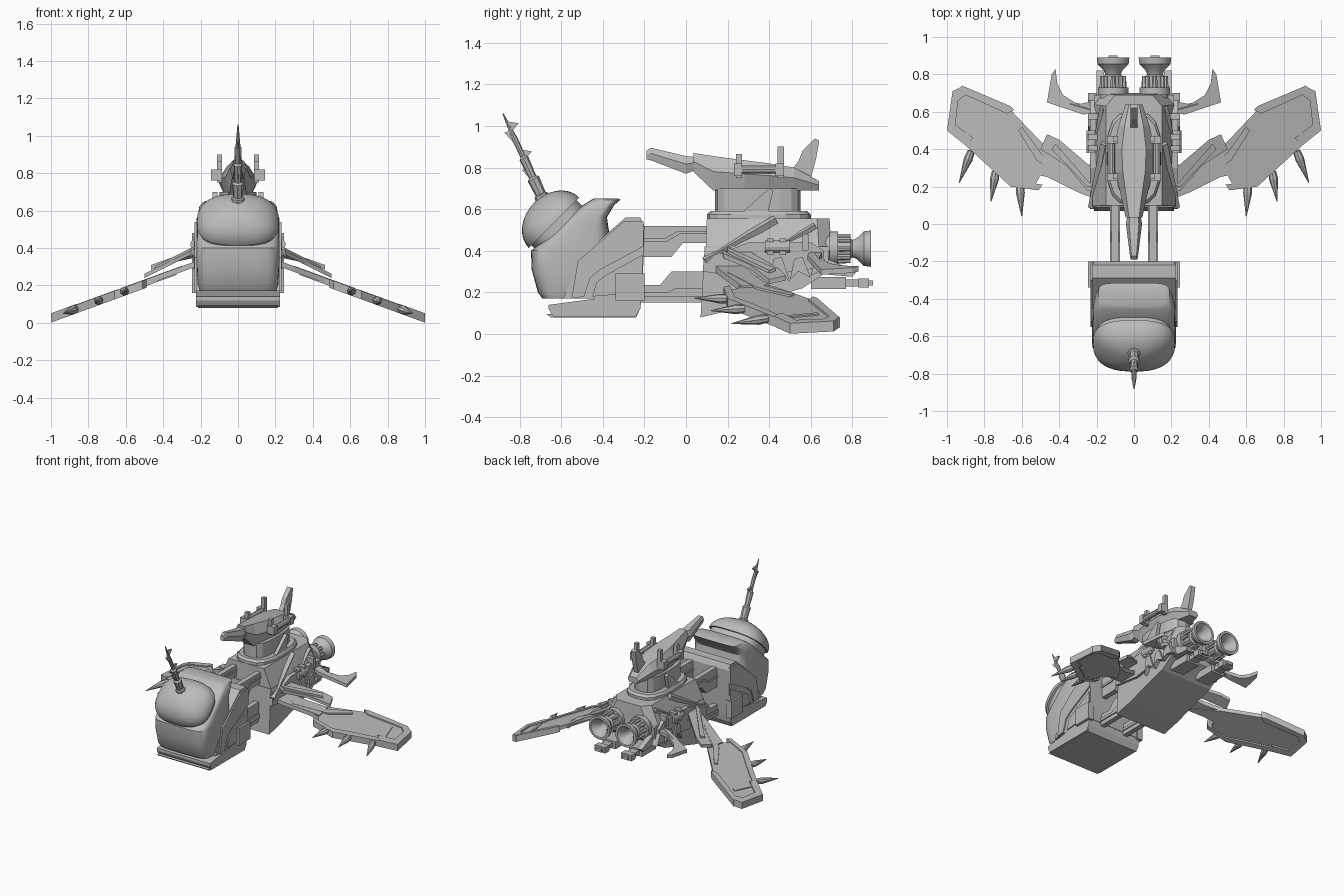
import bpy, bmesh
from math import sin, cos, pi, copysign
from mathutils import Vector as V

cube = bpy.data.objects.get("Cube")
if cube:
    bpy.data.objects.remove(cube)

grey = bpy.data.materials.new("hull grey")
grey.use_nodes = True
grey.diffuse_color = (0.5, 0.5, 0.5, 1)
grey.node_tree.nodes["Principled BSDF"].inputs["Base Color"].default_value = (0.5, 0.5, 0.5, 1)


def loft(name, rings, mirror=False, smooth=False, bevel=0):
    """Skin a list of equal-length rings and cap both ends."""
    bm = bmesh.new()
    loops = [[bm.verts.new(p) for p in r] for r in rings]
    n = len(loops[0])
    for a, b in zip(loops, loops[1:]):
        for i in range(n):
            j = (i + 1) % n
            bm.faces.new((a[i], a[j], b[j], b[i]))
    bm.faces.new(loops[0][::-1])
    bm.faces.new(loops[-1])
    bmesh.ops.recalc_face_normals(bm, faces=bm.faces)
    mesh = bpy.data.meshes.new(name)
    bm.to_mesh(mesh)
    bm.free()
    mesh.materials.append(grey)
    ob = bpy.data.objects.new(name, mesh)
    bpy.context.collection.objects.link(ob)
    if bevel:
        m = ob.modifiers.new("bevel", "BEVEL")
        m.width, m.segments = bevel, 2
    if mirror:
        ob.modifiers.new("mirror", "MIRROR")
    if smooth:
        bpy.ops.object.select_all(action="DESELECT")
        ob.select_set(True)
        bpy.context.view_layer.objects.active = ob
        bpy.ops.object.shade_smooth_by_angle(angle=0.6)
    return ob


def side(name, pts, x0, x1, mirror=False, **kw):
    """Extrude a (y, z) profile between two x positions."""
    return loft(name, [[(x, y, z) for y, z in pts] for x in (x0, x1)], mirror, **kw)


def box(name, x0, x1, y0, y1, z0, z1, mirror=False, **kw):
    return side(name, [(y0, z0), (y1, z0), (y1, z1), (y0, z1)], x0, x1, mirror, **kw)


def tube(name, path, radii, mirror=False, sides=8, smooth=False):
    """Round or faceted tube through points, one radius each."""
    path = [V(p) for p in path]
    d = (path[-1] - path[0]).normalized()
    u = d.cross(V((0.3, 0.2, 1))).normalized()
    w = d.cross(u)
    angles = [2 * pi * (i + 0.5) / sides for i in range(sides)]
    rings = [[p + r * (cos(t) * u + sin(t) * w) for t in angles] for p, r in zip(path, radii)]
    return loft(name, rings, mirror, smooth)


def oval(a, b, n, count=40):
    """Superellipse outline."""
    out = []
    for i in range(count):
        c, s = cos(2 * pi * i / count), sin(2 * pi * i / count)
        out.append((a * copysign(abs(c) ** (2 / n), c), b * copysign(abs(s) ** (2 / n), s)))
    return out


# Front cab: rounded shell, dome, rear block and base
sections = [(.17, -.69, -.45, .205), (.2, -.712, -.4, .215), (.31, -.742, -.34, .222),
            (.4, -.745, -.34, .222), (.425, -.715, -.36, .222), (.56, -.565, -.38, .217),
            (.62, -.495, -.345, .207), (.645, -.455, -.315, .19), (.652, -.44, -.33, .17)]
loft("cab_shell", [[(x, (f + b) / 2 + y, z) for x, y in oval(w, (b - f) / 2, 5)]
                   for z, f, b, w in sections], smooth=True)
along, out, mid = V((0, .7, .7)), V((0, -.7, .71)), V((0, -.635, .535))
loft("cab_dome", [[mid + V((x, 0, 0)) + along * y + out * .135 * sin(t)
                   for x, y in oval(.22 * cos(t), .173 * cos(t), 2.7)]
                  for t in [i * pi / 2 / 10.2 for i in range(11)]], smooth=True)
loft("dome_collar", [[mid + V((x, 0, 0)) + along * y + out * h for x, y in oval(.2, .155, 3)]
                     for h in (-.06, .01)], smooth=True)
side("cab_rear", [(-.59, .17), (-.21, .17), (-.2, .52), (-.22, .56), (-.29, .56), (-.52, .36)],
     -.222, .222)
side("cab_base", [(-.66, .12), (-.64, .085), (-.24, .085), (-.22, .12), (-.21, .2), (-.66, .14)],
     -.225, .225)
side("base_lip", [(-.67, .095), (-.65, .08), (-.24, .08), (-.225, .11)], -.215, .215)
side("cab_side_panel", [(-.55, .17), (-.52, .35), (-.3, .54), (-.205, .54), (-.205, .42),
                        (-.41, .31), (-.46, .27), (-.49, .18)], .215, .232, True)
side("cab_hatch", [(-.45, .18), (-.43, .25), (-.39, .28), (-.21, .38), (-.21, .2)], .215, .23, True)
box("cab_step", .2, .245, -.34, -.2, .16, .29, True)

# Barbed horn on the dome
root, tip = V((0, -.67, .61)), V((0, -.88, 1.06))
stops = [(0, .042), (.13, .034), (.14, .026), (.3, .03), (.32, .019), (.52, .023),
         (.54, .013), (.72, .014), (1, .003)]
tube("dome_horn", [root.lerp(tip, t) for t, r in stops], [r for t, r in stops], smooth=True)
for t, way in ((.35, -1), (.55, 1), (.75, -1), (.85, 1)):
    p = root.lerp(tip, t)
    side("horn_barb", [(p.y, p.z - .03), (p.y + .045 * way, p.z + .02), (p.y - .015, p.z + .03)],
         -.006, .006)

# Twin coupling beams
side("upper_beam", [(-.22, .37), (-.07, .37), (-.015, .437), (.12, .437), (.12, .52), (-.22, .52)],
     .082, .12, True)
side("upper_rail", [(-.22, .445), (-.09, .445), (-.03, .48), (.1, .48), (.1, .495), (-.04, .495),
                    (-.1, .46), (-.22, .46)], .075, .128, True)
side("lower_beam", [(-.22, .15), (.12, .15), (.12, .3), (-.07, .3), (-.125, .235), (-.22, .235)],
     .082, .12, True)
side("lower_rail", [(-.22, .18), (.1, .18), (.1, .22), (-.05, .22), (-.09, .2), (-.22, .2)],
     .075, .128, True)

# Rear body
side("body_lower", [(.09, .42), (.07, .08), (.2, .11), (.56, .22), (.68, .3), (.69, .42)], -.215, .215)
loft("body_upper", [[(-w, f, z), (w, f, z), (w, b - .06, z), (w - .05, b, z), (-w + .05, b, z),
                     (-w, b - .06, z)] for z, w, f, b in
                    ((.3, .222, .085, .68), (.4, .222, .095, .7), (.555, .15, .1, .69))])
side("side_armour", [(.08, .3), (.085, .355), (.3, .44), (.6, .44), (.66, .4), (.66, .32), (.3, .27)],
     .2, .234, True)
tube("armour_ridge", [(.225, .09, .35), (.16, .43, .55)], (.022, .022), True, 4)
tube("rear_ridge", [(.225, .3, .33), (.17, .62, .52)], (.016, .016), True, 4)
for i in range(3):
    y = .4 + .1 * i
    side("side_tooth", [(y, .24 + .02 * i), (y + .02, .36), (y + .06, .37), (y + .1, .25 + .02 * i),
                        (y + .04, .3)], .2, .245, True)
side("rear_skirt", [(.58, .4), (.66, .37), (.82, .3), (.8, .275), (.62, .29)], .16, .2, True)
for y0, y1, z in ((.39, .42, .42), (.45, .48, .42), (.56, .59, .44)):
    box("side_lug", .17, .245, y0, y1, z - .04, z + .04, True)
tube("side_canister", [(.225, .38, .42), (.225, .5, .42)], (.03, .03), True, 12)

# Turret: ring, neck, head, snout and fins
loft("turret_ring", [[(x, .35 + y, z) for x, y in oval(.145 * s, .25 * s, 3, 16)]
                     for z, s in ((.54, 1), (.575, 1), (.59, .93))])
loft("turret_neck", [[(x, .345 + y, z) for x, y in oval(.1, .205, 3, 16)] for z in (.58, .7)])


def head_ring(y, w, z0, z1):
    m = z0 + (z1 - z0) * .55
    return [(-w * .7, y, z0), (w * .7, y, z0), (w, y, m), (w * .6, y, z1), (-w * .6, y, z1), (-w, y, m)]


loft("turret_head", [head_ring(*r) for r in ((.035, .045, .78, .87), (.13, .065, .69, .855),
     (.28, .1, .69, .835), (.4, .108, .69, .82), (.52, .085, .69, .8), (.64, .045, .69, .735))])
loft("turret_snout", [head_ring(*r) for r in ((-.19, .018, .84, .88), (-.17, .022, .835, .895),
                                              (0, .043, .77, .855), (.05, .035, .79, .85))])
side("tail_fin", [(.5, .78), (.54, .83), (.56, .88), (.62, .94), (.64, .93), (.625, .84), (.6, .75)],
     -.018, .018)
for y, z in ((.24, .865), (.44, .9)):
    side("head_post", [(y, .75), (y + .03, .75), (y + .03, z), (y, z)], .085, .112, True)
    box("post_foot", .085, .145, y - .01, y + .03, .76, .82, True)
tube("head_rod", [(.122, .27, .79), (.122, .43, .79)], (.02, .02), True, 10)
side("neck_blade", [(.25, .57), (.31, .62), (.4, .7), (.42, .69), (.39, .57)], .11, .135, True)

# Engines and lower guns
profile = [(.66, .07), (.69, .07), (.69, .082), (.73, .082), (.73, .052), (.79, .052), (.8, .042),
           (.82, .05), (.855, .084), (.89, .088), (.89, .07), (.84, .035), (.76, .025)]
tube("engine", [(.112, y, .41) for y, r in profile], [r for y, r in profile], True, 20, True)
for i in range(8):
    a = i * pi / 4
    x, z = .112 + .058 * cos(a), .41 + .058 * sin(a)
    tube("engine_rib", [(x, .7, z), (x, .79, z)], (.015, .012), True, 6)
for y0, y1, h in ((.6, .77, .028), (.77, .83, .016), (.83, .88, .022), (.88, .9, .012)):
    box("lower_gun", .112 - h * 2, .112 + h * 2, y0, y1, .245 - h, .245 + h, True)


# Wings: plates drawn in plan and dropped along a slope
def plate(name, pts, z0, slope, lift, thick, **kw):
    return loft(name, [[(x, y, z0 - slope * (x - .25) + lift + h) for x, y in pts]
                       for h in (0, thick)], True, **kw)


def wing(name, pts, lift, thick, **kw):
    return plate(name, pts, .285, .365, lift, thick, **kw)


wing("wing_panel", [(.33, .22), (.5, .26), (.54, .19), (.65, .21), (.76, .3), (.985, .5), (.96, .7),
                    (.91, .725), (.66, .61), (.46, .4)], 0, .028)
wing("wing_root", [(.2, .13), (.3, .17), (.5, .27), (.48, .4), (.36, .33), (.2, .27)], .006, .03)
wing("wing_tip", [(.86, .46), (.9, .42), (1, .5), (.97, .71), (.92, .735), (.9, .69), (.94, .66), (.955, .53)], -.01, .05)
wing("front_edge", [(.49, .21), (.51, .18), (.66, .2), (.78, .31), (.9, .42), (.88, .45), (.74, .33), (.64, .235)],
     -.01, .046)
wing("rear_edge", [(.64, .61), (.66, .63), (.92, .74), (.94, .71), (.9, .69), (.68, .59)], -.01, .048)
wing("wing_strip", [(.84, .63), (.86, .64), (.905, .47), (.885, .46)], .02, .014)
wing("inner_strip", [(.3, .22), (.32, .2), (.52, .34), (.62, .5), (.6, .52), (.49, .37)], .02, .018)
for bx, by, tx, ty in ((.61, .21, .6, .04), (.74, .28, .765, .12), (.87, .39, .935, .22)):
    def at(x, y):
        return (x, y, .3 - .365 * (x - .25))
    mx, my = bx + (tx - bx) * .25, by + (ty - by) * .25
    tube("wing_spike", [at(bx, by), at(mx, my), at(tx, ty)], (.02, .024, .002), True, 8)

# Upper strut plates and rear fins
plate("strut_plate", [(.2, .17), (.25, .18), (.36, .31), (.5, .4), (.465, .48), (.4, .45), (.2, .28)],
      .365, .5, 0, .022)
plate("strut_rib", [(.22, .2), (.25, .2), (.44, .4), (.42, .43)], .385, .5, 0, .016)
plate("rear_fin", [(.2, .6), (.27, .585), (.465, .65), (.44, .8), (.42, .83), (.41, .75), (.38, .69),
                   (.3, .64), (.2, .66)], .36, .35, 0, .025)
tube("fin_arm", [(.2, .6, .38), (.34, .64, .34)], (.025, .015), True, 6)
